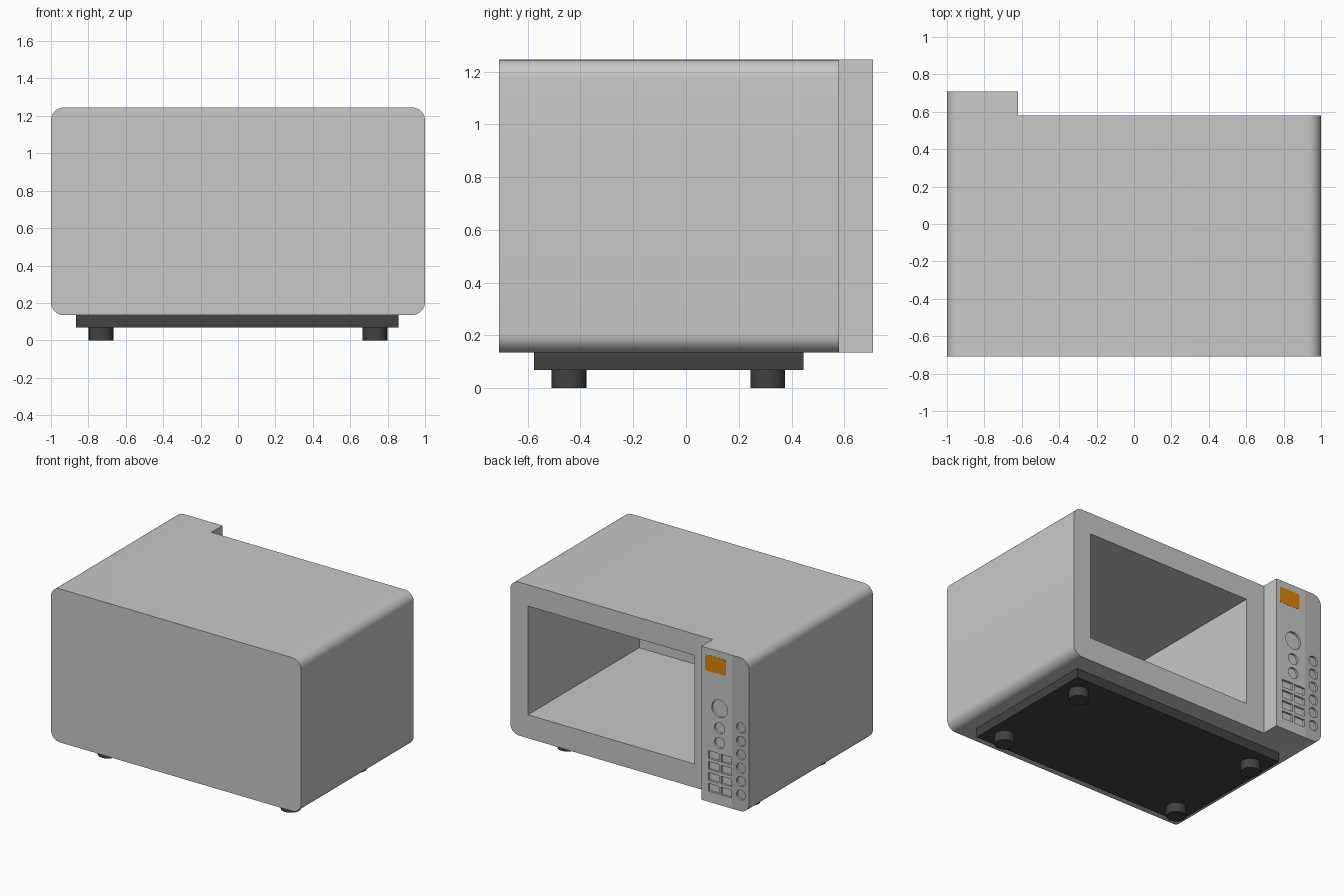
import bpy, bmesh, math
from mathutils import Matrix

if "Cube" in bpy.data.objects:
    bpy.data.objects.remove(bpy.data.objects["Cube"])


def material(name, rgb):
    m = bpy.data.materials.new(name)
    m.diffuse_color = (*rgb, 1)
    m.use_nodes = True
    m.node_tree.nodes["Principled BSDF"].inputs["Base Color"].default_value = m.diffuse_color
    return m


GREY = material("casing grey", (0.58, 0.58, 0.58))
STRIP = material("panel strip grey", (0.46, 0.46, 0.46))
DARK = material("base dark grey", (0.054, 0.054, 0.054))
ORANGE = material("display orange", (0.70, 0.24, 0.003))


def finish(bm, name, *mats):
    bmesh.ops.recalc_face_normals(bm, faces=bm.faces[:])
    me = bpy.data.meshes.new(name)
    bm.to_mesh(me)
    bm.free()
    ob = bpy.data.objects.new(name, me)
    bpy.context.collection.objects.link(ob)
    for m in mats:
        me.materials.append(m)
    return ob


def select(ob):
    bpy.ops.object.select_all(action='DESELECT')
    ob.select_set(True)
    bpy.context.view_layer.objects.active = ob


def smooth(ob):
    select(ob)
    bpy.ops.object.shade_smooth_by_angle(angle=math.radians(30))


def add_box(bm, x0, x1, y0, y1, z0, z1):
    mat = Matrix.Translation(((x0 + x1) / 2, (y0 + y1) / 2, (z0 + z1) / 2)) \
        @ Matrix.Diagonal((x1 - x0, y1 - y0, z1 - z0, 1))
    bmesh.ops.create_cube(bm, size=1, matrix=mat)


def add_cylinder(bm, x, y, z, r, depth, along_y=False):
    mat = Matrix.Translation((x, y, z))
    if along_y:
        mat = mat @ Matrix.Rotation(math.pi / 2, 4, 'X')
    bmesh.ops.create_cone(bm, cap_ends=True, segments=24, radius1=r,
                          radius2=r, depth=depth, matrix=mat)


def rounded_slab(name, x0, x1, y0, y1, z0, z1, r, seg, *mats):
    """Rounded rectangle in xz, extruded along y."""
    bm = bmesh.new()
    centres = [(x1 - r, z1 - r), (x0 + r, z1 - r), (x0 + r, z0 + r), (x1 - r, z0 + r)]
    pts = []
    for k, (cx, cz) in enumerate(centres):
        for i in range(seg + 1):
            a = math.pi / 2 * (k + i / seg)
            pts.append((cx + r * math.cos(a), y0, cz + r * math.sin(a)))
    face = bm.faces.new([bm.verts.new(p) for p in pts])
    ext = bmesh.ops.extrude_face_region(bm, geom=[face], use_keep_orig=True)
    verts = [v for v in ext["geom"] if isinstance(v, bmesh.types.BMVert)]
    bmesh.ops.translate(bm, vec=(0, y1 - y0, 0), verts=verts)
    return finish(bm, name, *mats)


def cut(ob, bm):
    cutter = finish(bm, "cutter", GREY)
    cutter.hide_render = True
    select(ob)
    mod = ob.modifiers.new("cut", 'BOOLEAN')
    mod.operation = 'DIFFERENCE'
    mod.solver = 'EXACT'
    mod.object = cutter
    bpy.ops.object.modifier_apply(modifier=mod.name)
    bpy.data.objects.remove(cutter)


FACE = 0.708      # y of the control panel face
DEPTH = 0.015     # depth of the button recesses

# Casing with projecting control panel
casing = rounded_slab("casing", -1, 1, -0.708, FACE, 0.135, 1.245, 0.07, 8, GREY, STRIP)
step = bmesh.new()
add_box(step, -0.62, 1.2, 0.58, 0.9, 0, 1.4)
cut(casing, step)

# Oven cavity
cavity = bmesh.new()
add_box(cavity, -0.474, 0.857, -0.69, 0.7, 0.305, 1.09)
cut(casing, cavity)

# Recessed dials and buttons
buttons = bmesh.new()
for z, r in ((0.83, 0.063), (0.69, 0.04), (0.584, 0.04)):
    add_cylinder(buttons, -0.764, FACE, z, r, 2 * DEPTH, True)
for i in range(6):
    add_cylinder(buttons, -0.936, FACE, 0.738 - 0.097 * i, 0.036, 2 * DEPTH, True)
for i in range(4):
    z = 0.477 - 0.079 * i
    for x in (-0.716, -0.818):
        add_box(buttons, x - 0.042, x + 0.042, FACE - DEPTH, FACE + DEPTH,
                z - 0.028, z + 0.028)
cut(casing, buttons)

# Darker strip along the outer edge of the panel
bm = bmesh.new()
bm.from_mesh(casing.data)
front = [f for f in bm.faces if f.normal.y > 0.9 and f.calc_center_median().y > 0.65]
geom = list({v for f in front for v in f.verts}) + \
    list({e for f in front for e in f.edges}) + front
bmesh.ops.bisect_plane(bm, geom=geom, plane_co=(-0.864, 0, 0), plane_no=(1, 0, 0))
bm.normal_update()
for f in bm.faces:
    c = f.calc_center_bounds()
    f.material_index = int(f.normal.y > 0.9 and c.y > 0.65 and c.x < -0.864)
bm.to_mesh(casing.data)
bm.free()
smooth(casing)

# Display
rounded_slab("display", -0.815, -0.65, FACE - 0.003, FACE + 0.001,
             1.08, 1.197, 0.012, 3, ORANGE)

# Base plate
bm = bmesh.new()
add_box(bm, -0.865, 0.857, -0.577, 0.445, 0.068, 0.137)
finish(bm, "base_plate", DARK)

# Feet
for sx, side in ((-1, "left"), (1, "right")):
    for y, end in ((-0.443, "front"), (0.31, "back")):
        bm = bmesh.new()
        add_cylinder(bm, sx * 0.732, y, 0.035, 0.066, 0.07)
        smooth(finish(bm, f"foot_{end}_{side}", DARK))
